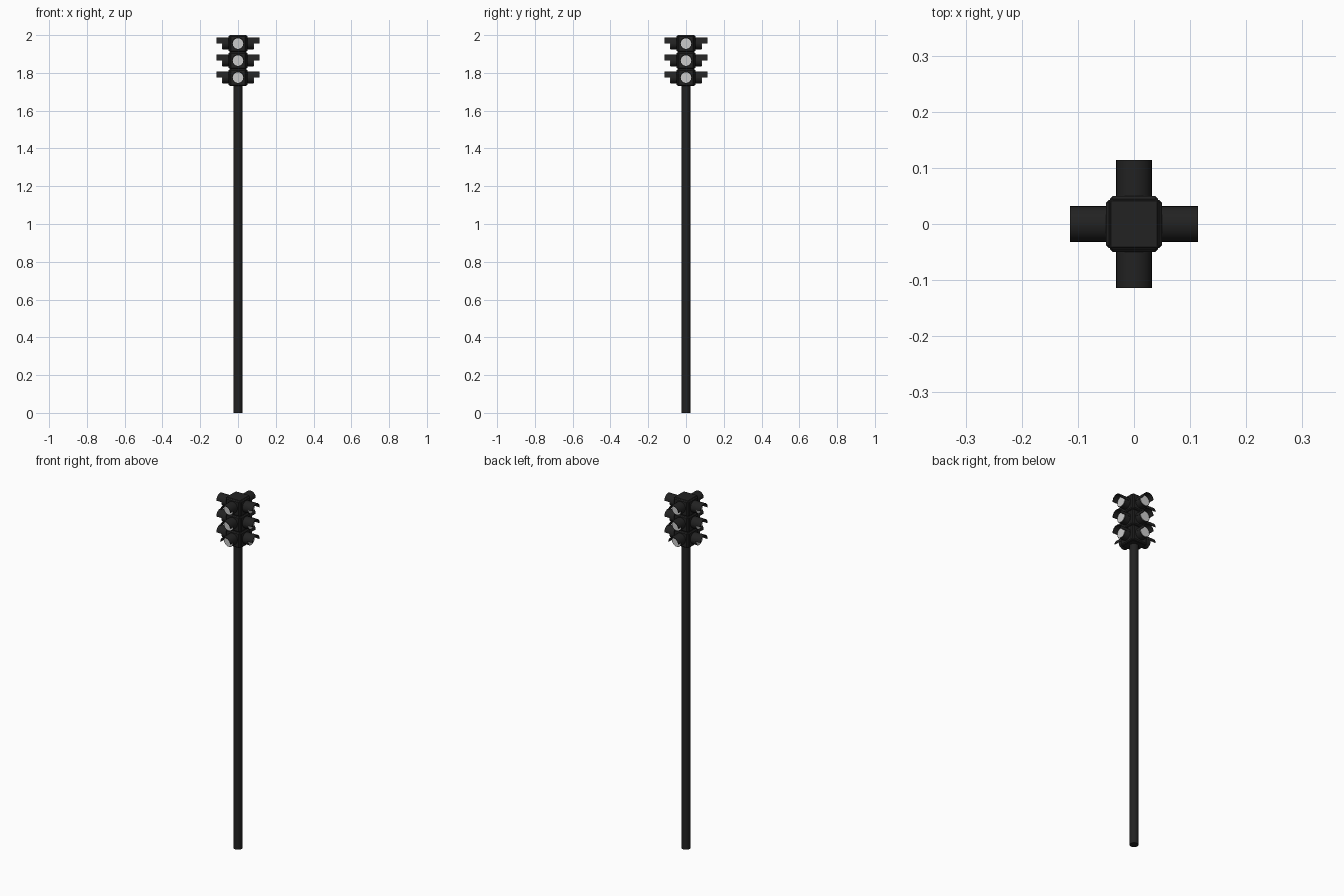
import bpy, bmesh, math
from mathutils import Matrix

if "Cube" in bpy.data.objects:
    bpy.data.objects.remove(bpy.data.objects["Cube"])

black = bpy.data.materials.new("black_paint")
black.diffuse_color = (0.016, 0.016, 0.016, 1)
black.use_nodes = True
black.node_tree.nodes["Principled BSDF"].inputs["Base Color"].default_value = black.diffuse_color


def finish(name, bm, mat=None, smooth=False):
    bmesh.ops.recalc_face_normals(bm, faces=bm.faces)
    me = bpy.data.meshes.new(name)
    bm.to_mesh(me)
    bm.free()
    ob = bpy.data.objects.new(name, me)
    bpy.context.collection.objects.link(ob)
    if mat:
        me.materials.append(mat)
    if smooth:
        bpy.ops.object.select_all(action='DESELECT')
        ob.select_set(True)
        bpy.context.view_layer.objects.active = ob
        bpy.ops.object.shade_smooth_by_angle(angle=math.radians(35))
    return ob


def box(name, size, loc, turn, bevel):
    bm = bmesh.new()
    bmesh.ops.create_cube(bm, size=1)
    bmesh.ops.scale(bm, vec=size, verts=bm.verts)
    bmesh.ops.bevel(bm, geom=bm.edges[:], offset=bevel, segments=1, affect='EDGES')
    bm.transform(turn @ Matrix.Translation(loc))
    return finish(name, bm, black)


def cylinder(name, radius, y0, y1, z, turn, mat, sides=24):
    # closed cylinder lying along -y
    bm = bmesh.new()
    bmesh.ops.create_cone(bm, cap_ends=True, segments=sides, radius1=radius,
                          radius2=radius, depth=y1 - y0)
    bm.transform(turn @ Matrix.Translation((0, -(y0 + y1) / 2, z))
                 @ Matrix.Rotation(math.pi / 2, 4, 'X'))
    return finish(name, bm, mat, True)


def hood(name, r_out, r_in, y0, y1, z, turn, n=12):
    # half-ring visor extruded forward
    bm = bmesh.new()
    angles = [math.pi * i / n for i in range(n + 1)]
    pts = [(r_out * math.cos(a), r_out * math.sin(a)) for a in angles]
    pts += [(r_in * math.cos(a), r_in * math.sin(a)) for a in reversed(angles)]
    back = [bm.verts.new((x, -y0, z + h)) for x, h in pts]
    front = [bm.verts.new((x, -y1, z + h)) for x, h in pts]
    m = len(pts)
    for i in range(m):
        j = (i + 1) % m
        bm.faces.new((back[i], back[j], front[j], front[i]))
    for ring in (back, front):
        for i in range(n):
            bm.faces.new((ring[i], ring[i + 1], ring[m - 2 - i], ring[m - 1 - i]))
    bm.transform(turn)
    return finish(name, bm, black, True)


# pole
bm = bmesh.new()
bmesh.ops.create_cone(bm, cap_ends=True, segments=16, radius1=0.023,
                      radius2=0.023, depth=1.74)
bmesh.ops.translate(bm, vec=(0, 0, 0.87), verts=bm.verts)
finish("pole", bm, black, True)

# three stacked signal sections, each facing four ways
for level, z in (("bottom", 1.775), ("middle", 1.865), ("top", 1.955)):
    box(level + "_housing", (0.09, 0.09, 0.09), (0, 0, z), Matrix.Identity(4), 0.004)
    for i, side in enumerate(("front", "right", "back", "left")):
        turn = Matrix.Rotation(i * math.pi / 2, 4, 'Z')
        tag = f"{level}_{side}_"
        box(tag + "panel", (0.086, 0.014, 0.086), (0, -0.043, z), turn, 0.005)
        cylinder(tag + "lamp_barrel", 0.031, 0.045, 0.083, z, turn, black)
        cylinder(tag + "lens", 0.028, 0.08, 0.085, z, turn, None)
        hood(tag + "hood", 0.032, 0.029, 0.045, 0.114, z + 0.001, turn)
